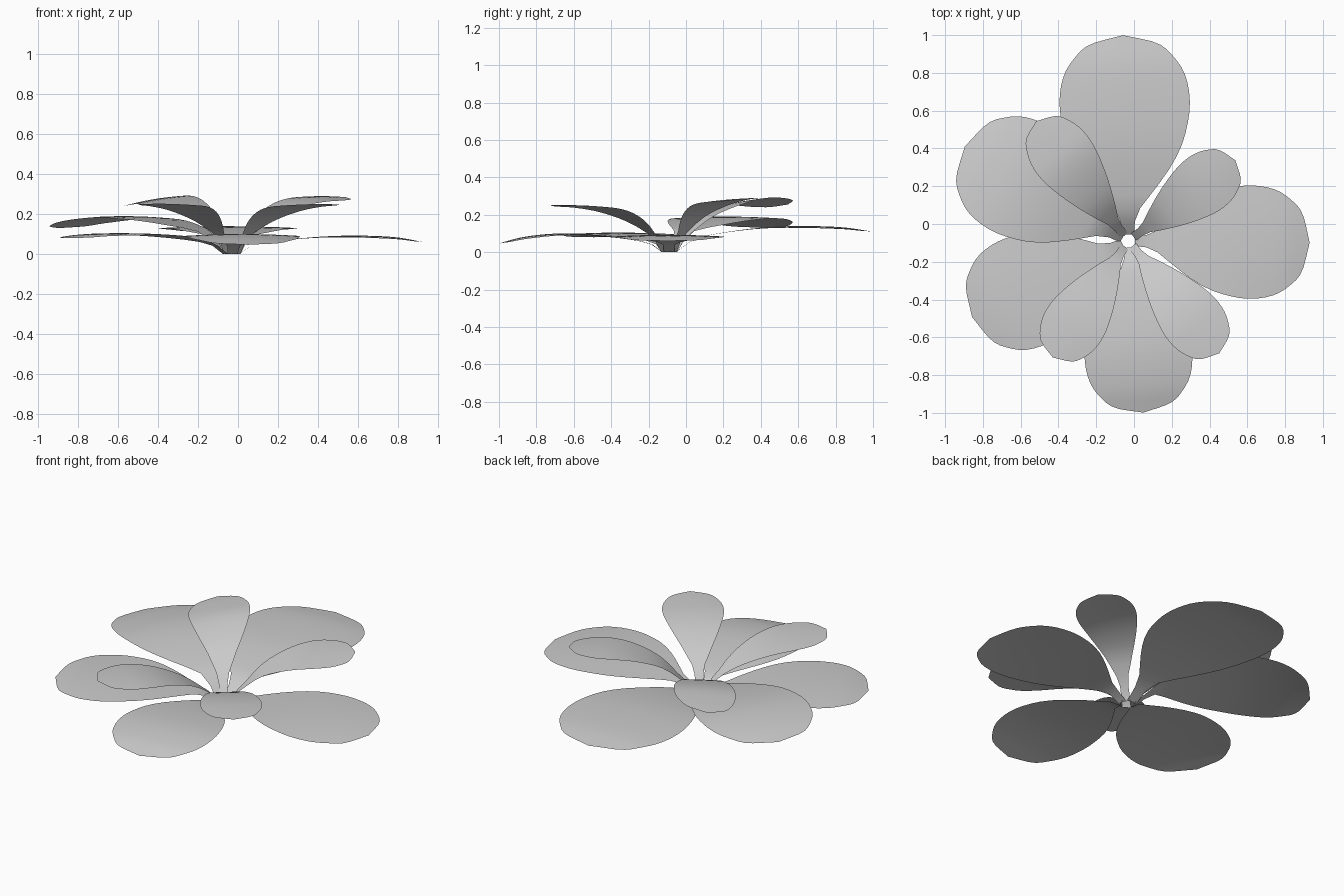
import bpy, math

if "Cube" in bpy.data.objects:
    bpy.data.objects.remove(bpy.data.objects["Cube"])

CENTRE = (-0.03, -0.09)
START = 0.035          # distance of each leaf foot from the centre
ROWS, COLS = 24, 8

# half-width along the leaf (fraction of length, fraction of widest half-width)
BROAD = [(0, .09), (.1, .14), (.2, .37), (.3, .61), (.4, .80), (.5, .92),
         (.65, 1), (.8, .93), (.9, .73), (.96, .49), (1, 0)]
SPOON = [(0, .15), (.1, .16), (.2, .36), (.35, .64), (.5, .86), (.65, 1),
         (.78, .98), (.88, .82), (.95, .57), (1, 0)]


def smooth_lookup(pts, t):
    """Catmull-Rom style interpolation through (t, value) points."""
    n = len(pts)
    i = max(k for k in range(n - 1) if pts[k][0] <= t + 1e-9)

    def slope(k):
        a, b = pts[max(k - 1, 0)], pts[min(k + 1, n - 1)]
        return (b[1] - a[1]) / (b[0] - a[0])
    (t0, v0), (t1, v1) = pts[i], pts[i + 1]
    h = t1 - t0
    u = (t - t0) / h
    return ((2*u**3 - 3*u**2 + 1) * v0 + (u**3 - 2*u**2 + u) * h * slope(i)
            + (3*u**2 - 2*u**3) * v1 + (u**3 - u**2) * h * slope(i + 1))


def leaf(name, angle, length, half_width, outline, rise, droop=0.015, roll=0.0):
    a = math.radians(angle)
    d, p = (math.cos(a), math.sin(a)), (-math.sin(a), math.cos(a))
    verts, faces = [], []
    for i in range(ROWS + 1):
        t = math.sin(i / ROWS * math.pi / 2)      # denser rows near the tip
        r = START + (length - START) * t
        frac = max(smooth_lookup(outline, t), 0.004)
        z = smooth_lookup(rise, t)
        for j in range(COLS + 1):
            s = 2 * j / COLS - 1
            w = s * frac * half_width
            verts.append((CENTRE[0] + d[0]*r + p[0]*w,
                          CENTRE[1] + d[1]*r + p[1]*w,
                          max(0, z - droop * (s * frac)**2 * t + roll * w * t)))
    n = COLS + 1
    for i in range(ROWS):
        for j in range(COLS):
            k = i * n + j
            faces.append((k, k + n, k + n + 1, k + 1))
    # wind faces so that normals look upward
    faces = [f[::1] for f in faces]
    mesh = bpy.data.meshes.new(name)
    mesh.from_pydata(verts, [], faces)
    mesh.shade_smooth()
    ob = bpy.data.objects.new(name, mesh)
    bpy.context.collection.objects.link(ob)


def low(peak, tip):
    return [(0, 0), (.04, .03), (.1, peak * .52), (.25, peak * .76),
            (.45, peak * .95), (.65, peak), (.85, (peak + tip) * .5 + .008), (1, tip)]


def high(peak, tip):
    return [(0, 0), (.04, .05), (.1, .09), (.25, peak * .64), (.45, peak * .86),
            (.65, peak * .97), (.85, (peak + tip) / 2), (1, tip)]


# broad outer leaves, nearly flat
for i, (ang, ln, hw, peak, tip) in enumerate([
        (91.5, 1.09, .345, .14, .11), (-.5, .96, .30, .093, .06),
        (-85, .912, .285, .10, .047), (206, .92, .30, .105, .08),
        (150, 1.0, .315, .19, .13)]):
    leaf(f"outer_leaf_{i + 1}", ang, ln, hw, BROAD, low(peak, tip))

# narrower inner leaves, raised
for i, (ang, ln, hw, peak, tip, roll) in enumerate([
        (37, .71, .16, .285, .285, .08), (127.5, .80, .165, .285, .255, -.18),
        (237, .735, .165, .252, .252, 0), (-51, .765, .165, .25, .25, 0)]):
    leaf(f"inner_leaf_{i + 1}", ang, ln, hw, SPOON, high(peak, tip), .008, roll)
